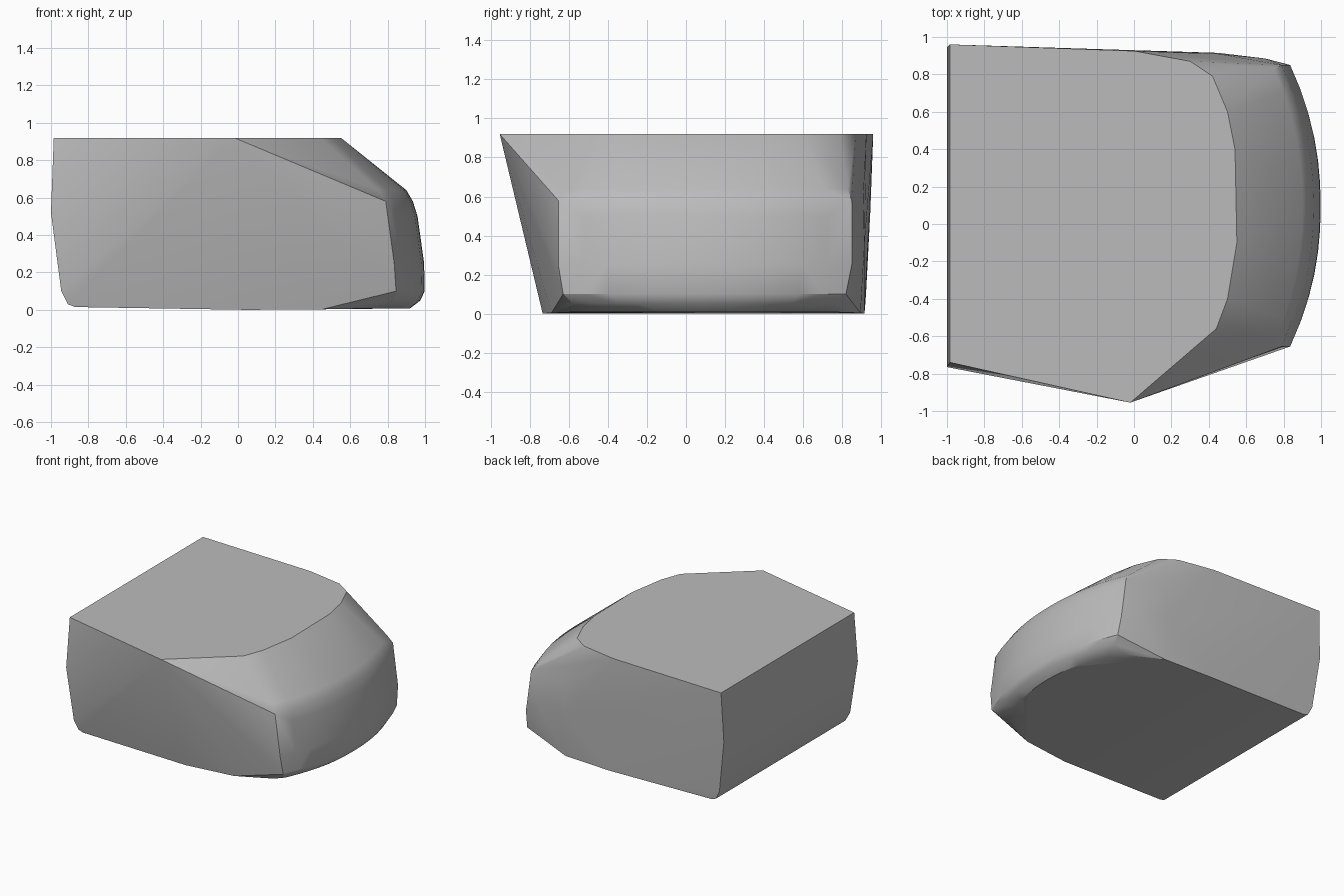
import bpy, bmesh, math

cube = bpy.data.objects.get("Cube")
if cube:
    bpy.data.objects.remove(cube, do_unlink=True)

GREY = 0.5
mat = bpy.data.materials.new("plain grey")
mat.use_nodes = True
mat.diffuse_color = (GREY, GREY, GREY, 1)
mat.node_tree.nodes["Principled BSDF"].inputs["Base Color"].default_value = (GREY, GREY, GREY, 1)

points = []

# Flat top outline, with the pointed front
for x, y in [(-0.985, 0.96), (0, 0.925), (0.3, 0.87), (0.42, 0.79), (0.5, 0.6),
             (0.54, 0.4), (0.55, -0.1), (0.5, -0.4), (0.44, -0.56),
             (-0.02, -0.955), (-0.985, -0.74)]:
    points.append((x, y, 0.92))


# Bowed side wall: one arc across y at each height
def arc(z, middle, end, front, back, steps=12):
    for i in range(steps + 1):
        t = 2 * i / steps - 1
        y = (front + back) / 2 + t * (back - front) / 2
        points.append((middle - (middle - end) * abs(t) ** 2.2, y, z))


arc(0.64, 0.9, 0.75, -0.63, 0.83)
arc(0.58, 0.935, 0.79, -0.655, 0.85)
arc(0.5, 0.96, 0.80, -0.655, 0.85)
arc(0.25, 0.995, 0.835, -0.655, 0.85)
arc(0.1, 0.998, 0.845, -0.63, 0.82)
arc(0.05, 0.975, 0.83, -0.58, 0.76)
arc(0.008, 0.92, 0.72, -0.57, 0.75)

# Slightly bent flat end
points += [(-1, -0.765, 0.52), (-1, 0.945, 0.52), (-0.945, -0.745, 0.1),
           (-0.945, 0.923, 0.1), (-0.91, -0.735, 0.03), (-0.91, 0.918, 0.03),
           (-0.87, -0.73, 0.015), (-0.87, 0.915, 0.015)]

# Lower edges of the front and back walls
points += [(0.05, -0.735, 0), (0.45, -0.69, 0.003), (0.05, 0.915, 0), (0.45, 0.895, 0.003)]
# Swell of the back wall
points += [(0.45, 0.915, 0.35), (0.7, 0.885, 0.35), (0.45, 0.91, 0.6)]

bm = bmesh.new()
for p in points:
    bm.verts.new(p)
hull = bmesh.ops.convex_hull(bm, input=bm.verts)
loose = {v for v in hull["geom_interior"] + hull["geom_unused"] if isinstance(v, bmesh.types.BMVert)}
bmesh.ops.delete(bm, geom=list(loose), context="VERTS")
bmesh.ops.dissolve_limit(bm, angle_limit=math.radians(0.5), verts=bm.verts, edges=bm.edges)
bmesh.ops.recalc_face_normals(bm, faces=bm.faces)

mesh = bpy.data.meshes.new("rounded_block")
bm.to_mesh(mesh)
bm.free()
mesh.materials.append(mat)
block = bpy.data.objects.new("rounded_block", mesh)
bpy.context.collection.objects.link(block)

bpy.ops.object.select_all(action="DESELECT")
block.select_set(True)
bpy.context.view_layer.objects.active = block
bpy.ops.object.shade_smooth_by_angle(angle=math.radians(30))
